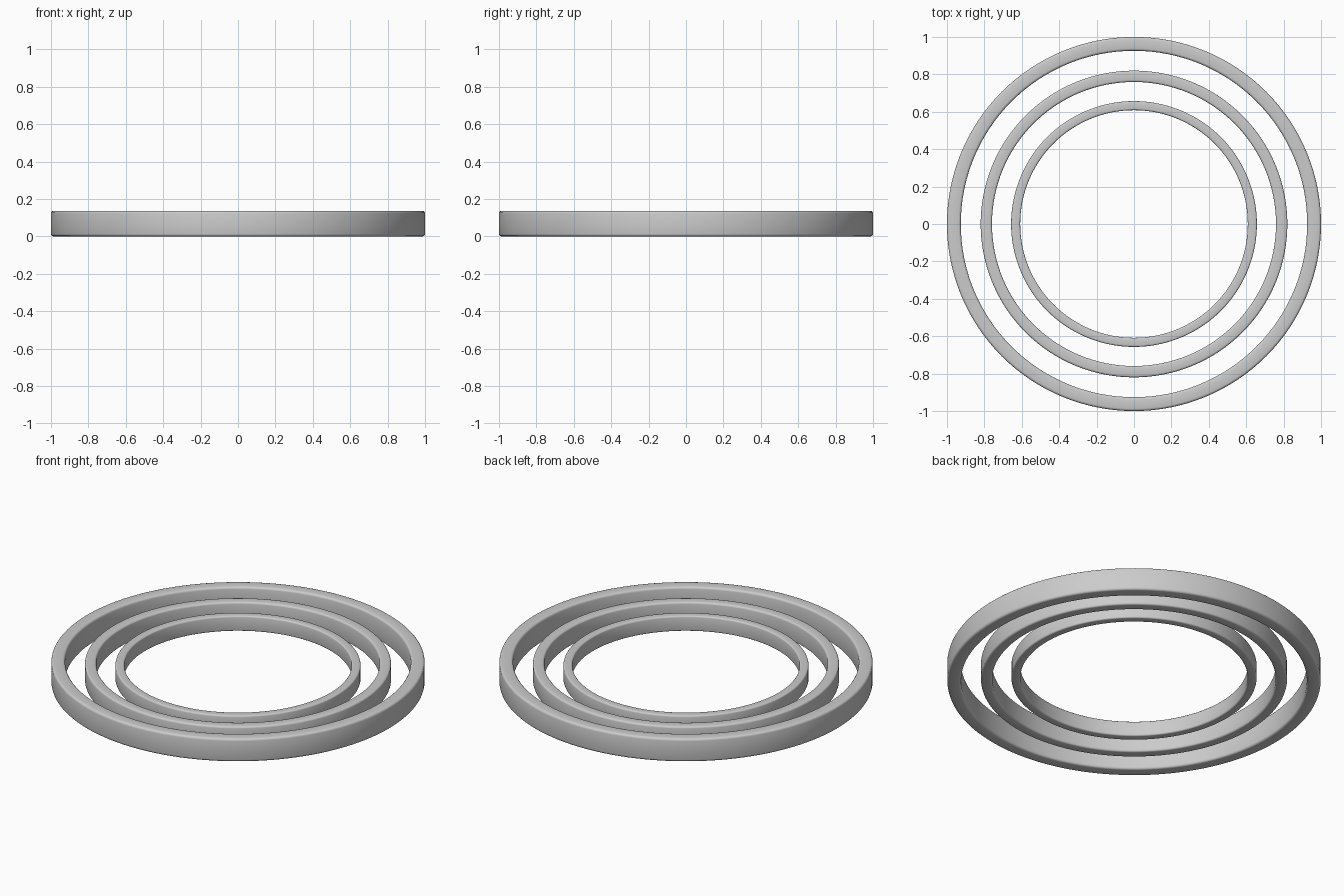
import bpy, bmesh, math

if "Cube" in bpy.data.objects:
    bpy.data.objects.remove(bpy.data.objects["Cube"])

HEIGHT = 0.136
R_OUT, R_IN = 1.0, 0.926
SEGMENTS = 128


def ring(name, scale):
    """Rectangular-section ring with rounded edges, centred at mid height."""
    bm = bmesh.new()
    h = HEIGHT / 2
    profile = [(R_IN, -h), (R_OUT, -h), (R_OUT, h), (R_IN, h)]
    loops = []
    for i in range(SEGMENTS):
        a = 2 * math.pi * i / SEGMENTS
        loops.append([bm.verts.new((r * scale * math.cos(a), r * scale * math.sin(a), z * scale))
                      for r, z in profile])
    for i in range(SEGMENTS):
        p, q = loops[i], loops[(i + 1) % SEGMENTS]
        for j in range(4):
            k = (j + 1) % 4
            bm.faces.new((p[j], q[j], q[k], p[k]))
    bmesh.ops.recalc_face_normals(bm, faces=bm.faces[:])
    for f in bm.faces:
        f.smooth = True
    mesh = bpy.data.meshes.new(name)
    bm.to_mesh(mesh)
    bm.free()
    obj = bpy.data.objects.new(name, mesh)
    bpy.context.collection.objects.link(obj)
    obj.location.z = h
    # soft rounded rims
    bevel = obj.modifiers.new("rounded_edges", 'BEVEL')
    bevel.width = 0.013 * scale
    bevel.segments = 3
    bevel.limit_method = 'ANGLE'
    bevel.angle_limit = math.radians(40)
    return obj


# Three nested rings, each a scaled copy sharing the same centre
ring("outer_ring", 1.0)
ring("middle_ring", 0.82)
ring("inner_ring", 0.657)
